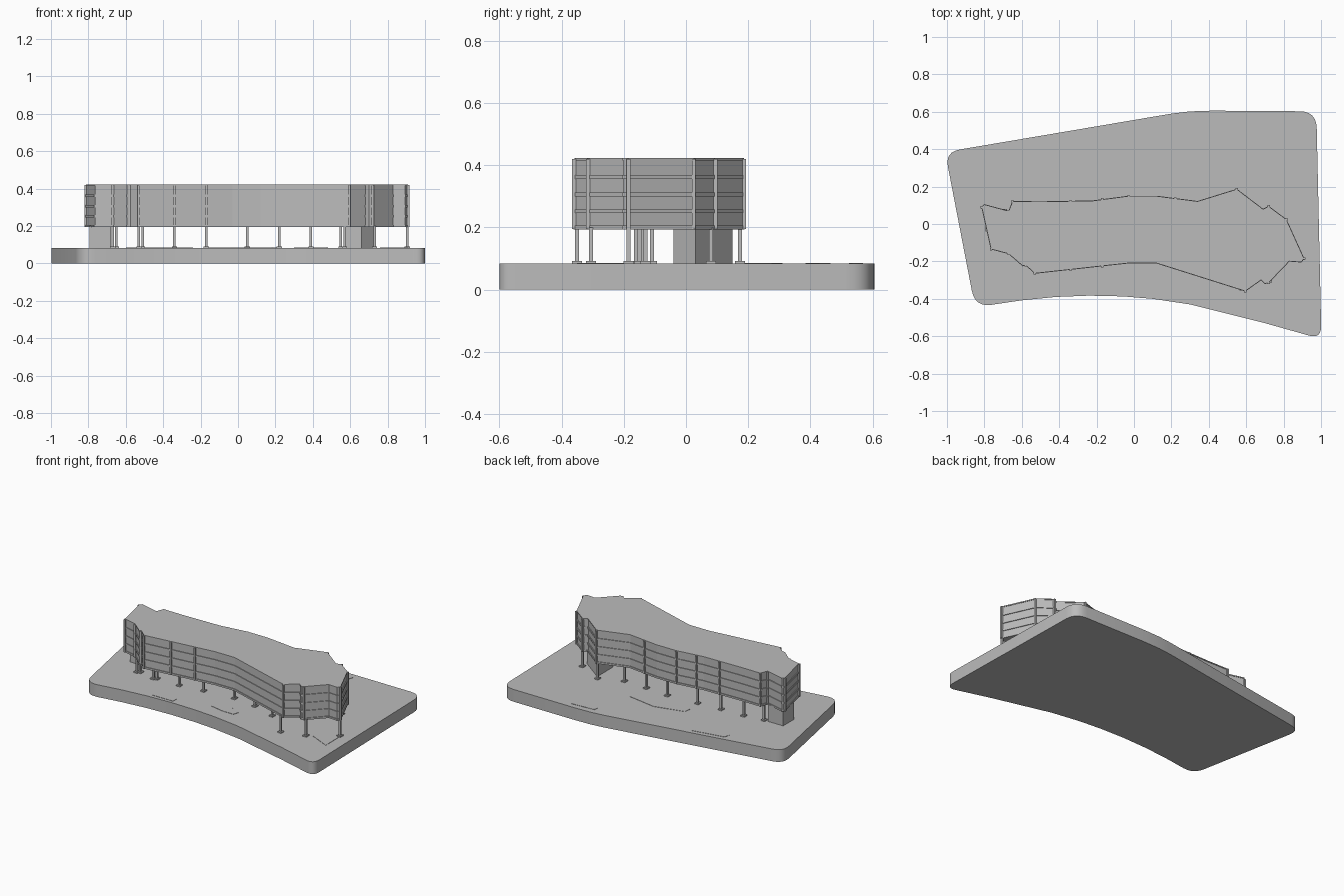
import bpy, bmesh
from mathutils import Vector

cube = bpy.data.objects.get("Cube")
if cube:
    bpy.data.objects.remove(cube, do_unlink=True)

grey = bpy.data.materials.new("Light grey")
grey.use_nodes = True
GREY = (0.5, 0.5, 0.5, 1)
grey.diffuse_color = GREY
grey.node_tree.nodes["Principled BSDF"].inputs["Base Color"].default_value = GREY


def finish(name, bm):
    bmesh.ops.recalc_face_normals(bm, faces=bm.faces)
    mesh = bpy.data.meshes.new(name)
    bm.to_mesh(mesh)
    bm.free()
    mesh.materials.append(grey)
    ob = bpy.data.objects.new(name, mesh)
    bpy.context.collection.objects.link(ob)
    return ob


def add_prism(bm, outline, z0, z1):
    face = bm.faces.new([bm.verts.new((p[0], p[1], z0)) for p in outline])
    top = bmesh.ops.extrude_face_region(bm, geom=[face], use_keep_orig=True)["geom"]
    for v in top:
        if isinstance(v, bmesh.types.BMVert):
            v.co.z = z1


def prism(name, outline, z0, z1):
    bm = bmesh.new()
    add_prism(bm, outline, z0, z1)
    return finish(name, bm)


def rect(x, y, w, d):
    return [(x - w/2, y - d/2), (x + w/2, y - d/2), (x + w/2, y + d/2), (x - w/2, y + d/2)]


def rounded(points, radius, steps=6):
    """Round the corners that have a radius."""
    out = []
    for i, p in enumerate(points):
        p = Vector(p)
        r = radius.get(i, 0)
        if not r:
            out.append(p)
            continue
        a = p + (Vector(points[i - 1]) - p).normalized() * r
        b = p + (Vector(points[(i + 1) % len(points)]) - p).normalized() * r
        for k in range(steps + 1):
            t = k / steps
            out.append(a * (1 - t)**2 + p * 2 * t * (1 - t) + b * t * t)
    return out


def offset(points, d):
    """Move a clockwise outline outwards by d, with limited mitres."""
    out = []
    for i, p in enumerate(points):
        p = Vector(p)
        e1 = (p - Vector(points[i - 1])).normalized()
        e2 = (Vector(points[(i + 1) % len(points)]) - p).normalized()
        n1, n2 = Vector((-e1.y, e1.x)), Vector((-e2.y, e2.x))
        out.append(p + (n1 + n2) * d / max(1 + n1.dot(n2), 0.5))
    return out


# Ground slab with rounded corners and curved long sides
BASE_TOP = 0.084
site = [(-1.01, 0.385), (0.2, 0.59), (0.3, 0.602), (0.42, 0.606), (0.975, 0.602),
        (1.002, -0.615), (0.7, -0.53), (0.3, -0.43), (0.1, -0.4), (-0.06, -0.387),
        (-0.24, -0.383), (-0.42, -0.39), (-0.6, -0.408), (-0.85, -0.445)]
base = prism("ground_slab", rounded(site, {0: 0.08, 4: 0.09, 5: 0.07, 13: 0.09}), 0, BASE_TOP)
bpy.context.view_layer.objects.active = base
base.select_set(True)
bpy.ops.object.shade_smooth_by_angle()

# Thin beds and paving on the ground
beds = {
    "front_bed": rect(-0.32, -0.343, 0.16, 0.04),
    "back_bed_left": [(0.3, 0.525), (0.47, 0.535), (0.48, 0.57), (0.305, 0.56)],
    "back_bed_right": [(-0.6, 0.385), (-0.37, 0.43), (-0.365, 0.465), (-0.59, 0.425)],
    "back_terrace": [(-0.18, 0.215), (-0.04, 0.21), (0, 0.165), (0.04, 0.16), (0.09, 0.18),
                     (0.1, 0.215), (0.23, 0.21), (0.235, 0.275), (0.03, 0.31), (-0.175, 0.26)],
    "front_terrace": [(0.0, -0.22), (0.12, -0.22), (0.125, -0.24), (0.19, -0.265),
                      (0.18, -0.305), (0.1, -0.305), (0, -0.285)],
    "side_paving": [(0.76, -0.28), (0.83, -0.21), (0.91, -0.2), (0.912, -0.35)],
}
for name, outline in beds.items():
    prism(name, outline, BASE_TOP - 0.002, BASE_TOP + 0.002)

# Raised block: walls, floor ledges and roof edge
FLOOR, ROOF = 0.195, 0.422
plan = [(-0.815, 0.09), (-0.8, 0.105), (-0.67, 0.07), (-0.65, 0.122), (-0.5, 0.12),
        (-0.22, 0.125), (-0.03, 0.15), (0.12, 0.15), (0.34, 0.122), (0.55, 0.187),
        (0.69, 0.08), (0.72, 0.095), (0.815, 0.025), (0.91, -0.185), (0.895, -0.205),
        (0.83, -0.2), (0.72, -0.315), (0.7, -0.32), (0.68, -0.3), (0.595, -0.36),
        (0.12, -0.21), (-0.03, -0.21), (-0.53, -0.265), (-0.58, -0.22), (-0.595, -0.225),
        (-0.67, -0.16), (-0.765, -0.135)]
prism("building_block", offset(plan, -0.004), FLOOR, ROOF)
ledge = offset(plan, 0.001)
for i, z in enumerate((FLOOR, 0.247, 0.301, 0.357)):
    prism(f"floor_ledge_{i + 1}", ledge, z - 0.001, z + 0.011)
prism("roof_edge", offset(plan, -0.001), ROOF - 0.006, ROOF + 0.001)

# Upright strips on the facade, at plan corners and along the long walls
bm = bmesh.new()
strips = [plan[i] for i in (0, 2, 3, 6, 9, 11, 12, 13, 16, 19, 22, 23, 25, 26)]
strips += [(-0.34, -0.244), (-0.17, -0.226), (-0.34, 0.123), (-0.17, 0.132), (0.22, 0.137)]
for x, y in strips:
    add_prism(bm, rect(x, y, 0.012, 0.012), FLOOR, ROOF - 0.002)
finish("facade_strips", bm)

# Columns with square footings
front = [(-0.67, -0.14), (-0.65, -0.13), (-0.53, -0.16), (-0.51, -0.15), (-0.34, -0.15),
         (-0.17, -0.13), (0.05, -0.11), (0.22, -0.13), (0.39, -0.185), (0.57, -0.35),
         (0.73, -0.305), (0.905, -0.185)]
back = [(-0.65, 0.08), (-0.51, 0.1), (-0.34, 0.105), (-0.17, 0.115), (0.05, 0.13),
        (0.22, 0.115), (0.39, 0.11), (0.55, 0.174), (0.73, 0.08)]
for name, spots in (("front", front), ("back", back)):
    columns, feet = bmesh.new(), bmesh.new()
    for x, y in spots:
        add_prism(columns, rect(x, y, 0.013, 0.013), BASE_TOP - 0.01, FLOOR + 0.005)
        add_prism(feet, rect(x, y, 0.028, 0.032), BASE_TOP - 0.01, BASE_TOP + 0.008)
    finish(name + "_columns", columns)
    finish(name + "_footings", feet)

# Stair cores under the two ends
prism("right_stair_core", rect(-0.737, 0.02, 0.115, 0.12), BASE_TOP - 0.01, FLOOR + 0.005)
prism("left_stair_core", [(0.57, -0.02), (0.66, -0.04), (0.73, 0.03), (0.57, 0.15)],
      BASE_TOP - 0.01, FLOOR + 0.005)
